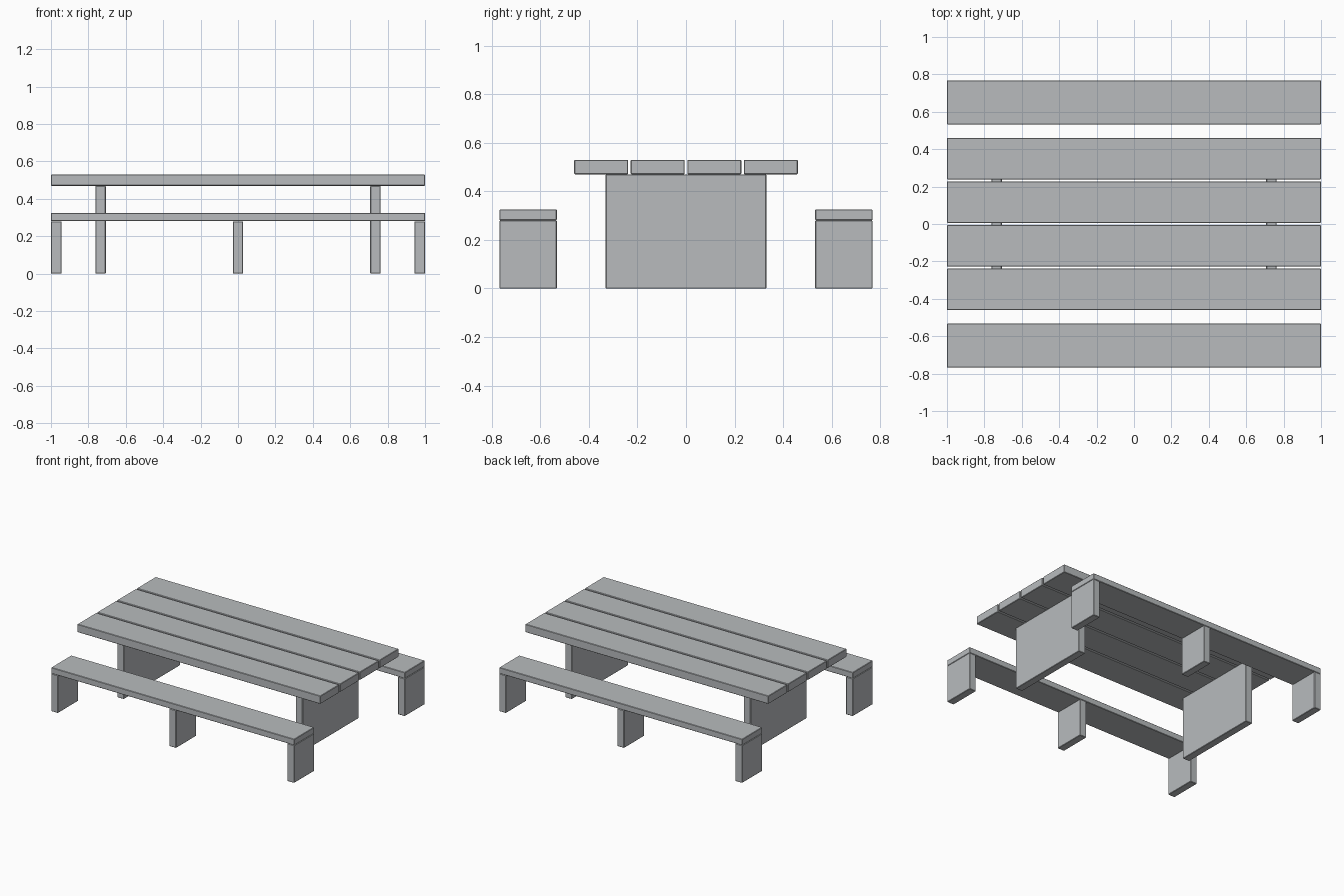
import bpy

default_cube = bpy.data.objects.get("Cube")
if default_cube:
    bpy.data.objects.remove(default_cube, do_unlink=True)

# Single grey material
grey = bpy.data.materials.new("plain grey")
grey.use_nodes = True
colour = (0.48, 0.50, 0.515, 1)
grey.diffuse_color = colour
grey.node_tree.nodes["Principled BSDF"].inputs["Base Color"].default_value = colour


def board(name, centre, size):
    """Box with slightly eased edges."""
    bpy.ops.mesh.primitive_cube_add(size=1, location=centre)
    obj = bpy.context.object
    obj.name = name
    obj.scale = size
    bpy.ops.object.transform_apply(location=False, rotation=False, scale=True)
    obj.data.materials.append(grey)
    bevel = obj.modifiers.new("eased edges", "BEVEL")
    bevel.width = 0.003
    bevel.segments = 1
    return obj


# Table top: four long planks with narrow gaps
PLANK_PITCH = 0.233
for i in range(4):
    y = (i - 1.5) * PLANK_PITCH
    board(f"table_plank_{i + 1}", (0, y, 0.5), (2, 0.222, 0.06))

# Table supports: two broad slabs
for side, x in (("right", -0.735), ("left", 0.735)):
    board(f"table_support_{side}", (x, 0, 0.235), (0.056, 0.662, 0.47))

# Benches: a seat on three slab legs, front and back
for place, y in (("front", -0.65), ("back", 0.65)):
    board(f"bench_seat_{place}", (0, y, 0.303), (2, 0.236, 0.045))
    for side, x in (("right", -0.972), ("middle", 0), ("left", 0.972)):
        board(f"bench_leg_{place}_{side}", (x, y, 0.14), (0.056, 0.236, 0.28))
